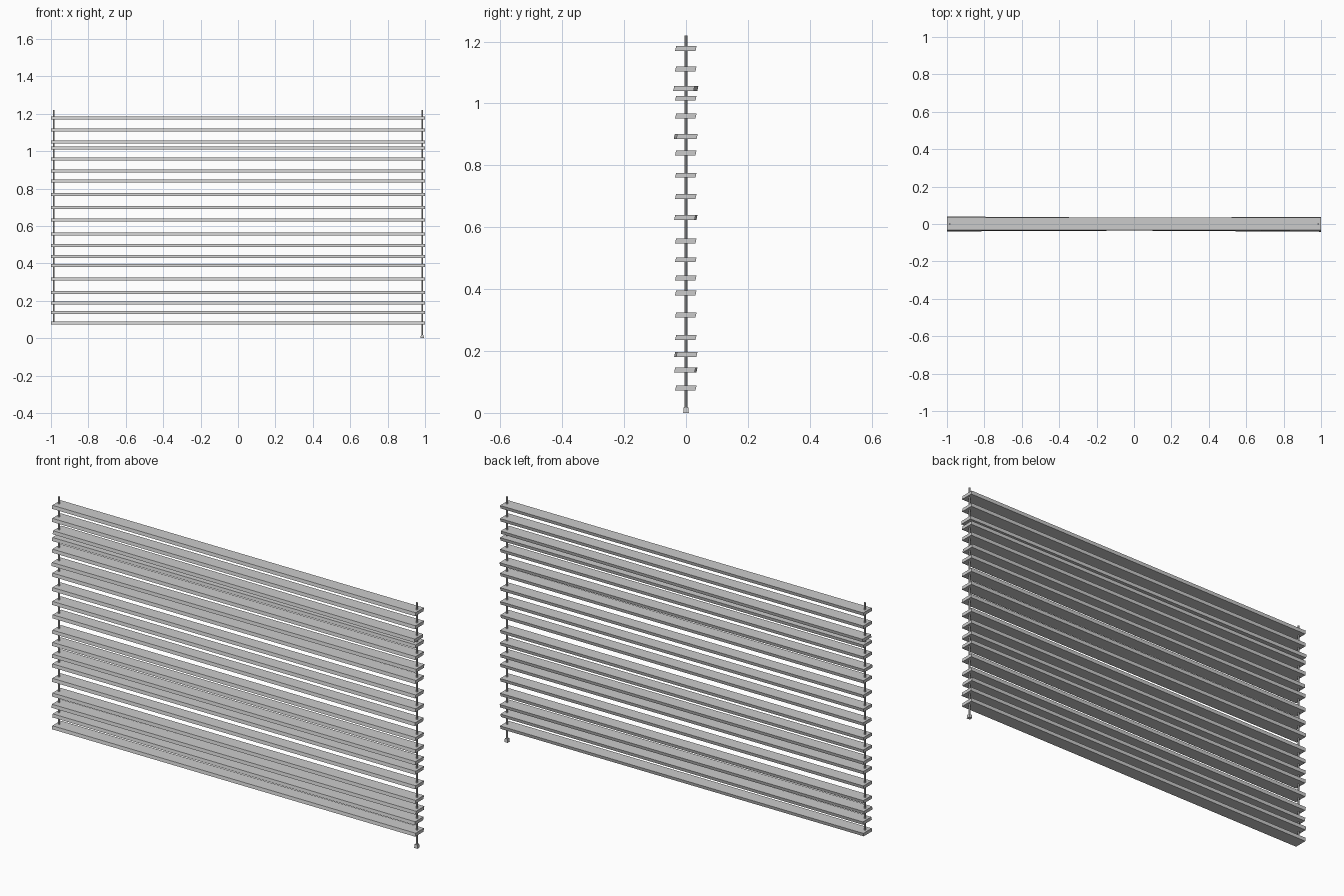
import bpy, bmesh
from mathutils import Matrix

if "Cube" in bpy.data.objects:
    bpy.data.objects.remove(bpy.data.objects["Cube"])

def mesh_object(name, bm):
    bmesh.ops.recalc_face_normals(bm, faces=bm.faces)
    me = bpy.data.meshes.new(name)
    bm.to_mesh(me)
    bm.free()
    ob = bpy.data.objects.new(name, me)
    bpy.context.collection.objects.link(ob)
    return ob

def slat(index, z, yaw):
    # leaning parallelogram section swept along x
    section = [(-0.0355, -0.008), (0.0305, -0.008), (0.034, 0.008), (-0.032, 0.008)]
    bm = bmesh.new()
    ends = [[bm.verts.new((x, y, h)) for y, h in section] for x in (-1, 1)]
    bm.faces.new(ends[0])
    bm.faces.new(ends[1])
    for i in range(4):
        j = (i + 1) % 4
        bm.faces.new((ends[0][i], ends[0][j], ends[1][j], ends[1][i]))
    ob = mesh_object(f"slat_{index:02d}", bm)
    ob.location.z = z
    ob.rotation_euler.z = yaw

def cord(name, x, z0, z1, r=0.0045):
    bm = bmesh.new()
    bmesh.ops.create_cone(bm, cap_ends=True, segments=8, radius1=r, radius2=r,
                          depth=z1 - z0,
                          matrix=Matrix.Translation((x, 0, (z0 + z1) / 2)))
    mesh_object(name, bm)

# unevenly hung slats, a few slightly skewed
heights = [0.08, 0.138, 0.188, 0.243, 0.316, 0.388, 0.436, 0.495, 0.556, 0.631,
           0.699, 0.768, 0.84, 0.894, 0.959, 1.017, 1.048, 1.112, 1.177]
skew = {1: -0.003, 2: 0.003, 9: -0.003, 13: 0.004, 16: -0.006}
for i, z in enumerate(heights):
    slat(i, z, skew.get(i, 0))

# lift cords, the right one hanging lower
cord("left_cord", -0.985, 0.08, 1.22)
cord("right_cord", 0.985, 0.01, 1.22)

# pull toggle
bm = bmesh.new()
bmesh.ops.create_cube(bm, size=1, matrix=Matrix.Translation((0.985, 0, 0.009))
                      @ Matrix.Diagonal((0.018, 0.018, 0.018, 1)))
for v in bm.verts:
    if v.co.z > 0.009:
        v.co.x = 0.985 + (v.co.x - 0.985) * 0.8
        v.co.y *= 0.8
mesh_object("pull_toggle", bm)
